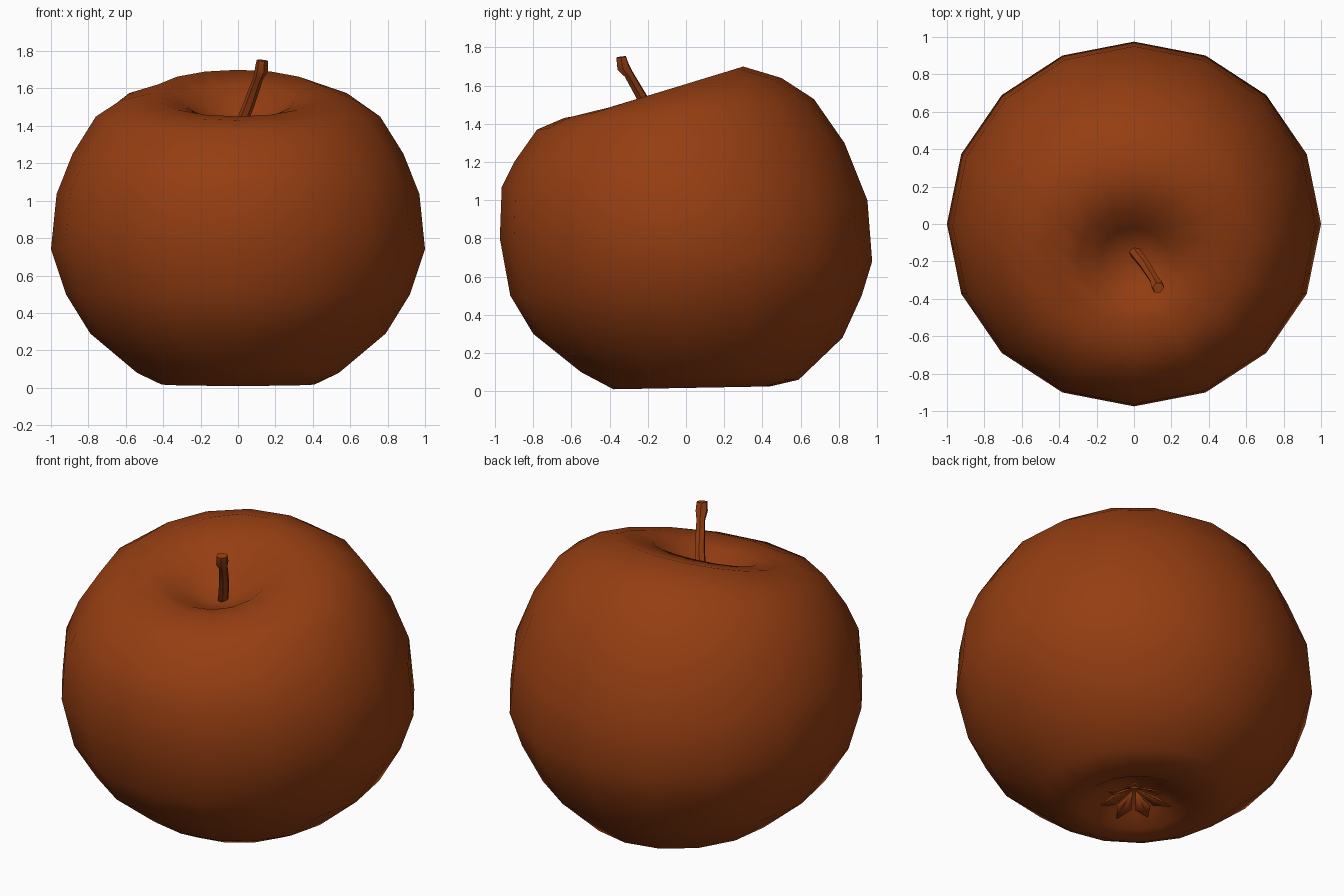
import bpy, bmesh, math
from mathutils import Vector

cube = bpy.data.objects.get("Cube")
if cube:
    bpy.data.objects.remove(cube, do_unlink=True)

skin = bpy.data.materials.new("russet brown")
skin.use_nodes = True
colour = (0.30, 0.048, 0.006, 1)
skin.diffuse_color = colour
bsdf = skin.node_tree.nodes["Principled BSDF"]
bsdf.inputs["Base Color"].default_value = colour
bsdf.inputs["Roughness"].default_value = 0.8


def finish(name, bm, angle):
    bmesh.ops.recalc_face_normals(bm, faces=bm.faces)
    mesh = bpy.data.meshes.new(name)
    bm.to_mesh(mesh)
    bm.free()
    mesh.materials.append(skin)
    ob = bpy.data.objects.new(name, mesh)
    bpy.context.collection.objects.link(ob)
    bpy.ops.object.select_all(action="DESELECT")
    bpy.context.view_layer.objects.active = ob
    ob.select_set(True)
    bpy.ops.object.shade_smooth_by_angle(angle=math.radians(angle))
    return ob


def bridge(bm, rings):
    for low, high in zip(rings, rings[1:]):
        n = len(low)
        for i in range(n):
            j = (i + 1) % n
            bm.faces.new((low[i], low[j], high[j], high[i]))


def cap(bm, ring, centre):
    tip = bm.verts.new(centre)
    for i, v in enumerate(ring):
        bm.faces.new((v, ring[(i + 1) % len(ring)], tip))


# Fruit: tilted oval rings (front y, front z, back y, back z, half width)
SIDES = 16
PROFILE = [
    (-0.08, 0.15, 0.08, 0.15, 0.08),
    (-0.20, 0.09, 0.20, 0.09, 0.20),
    (-0.28, 0.03, 0.30, 0.04, 0.29),
    (-0.38, 0.01, 0.44, 0.025, 0.41),
    (-0.55, 0.10, 0.59, 0.06, 0.54),
    (-0.80, 0.30, 0.82, 0.28, 0.79),
    (-0.92, 0.50, 0.92, 0.50, 0.92),
    (-0.975, 0.80, 0.975, 0.68, 1.0),
    (-0.965, 1.07, 0.95, 1.00, 0.97),
    (-0.90, 1.20, 0.83, 1.30, 0.885),
    (-0.78, 1.37, 0.67, 1.53, 0.76),
    (-0.64, 1.43, 0.50, 1.64, 0.63),
    (-0.52, 1.45, 0.30, 1.70, 0.46),
    (-0.44, 1.44, 0.08, 1.62, 0.30),
    (-0.34, 1.40, -0.02, 1.48, 0.18),
]
bm = bmesh.new()
rings = []
for yf, zf, yb, zb, half in PROFILE:
    ring = []
    for i in range(SIDES):
        a = math.tau * i / SIDES
        t = (math.sin(a) + 1) / 2
        ring.append(bm.verts.new((half * math.cos(a), yf + (yb - yf) * t,
                                  zf + (zb - zf) * t)))
    rings.append(ring)
bridge(bm, rings)
cap(bm, rings[0], (0, 0, 0.16))
cap(bm, rings[-1], (0, -0.17, 1.37))
finish("fruit", bm, 60)

# Stem: leaning six-sided tube that flares at its cut end
PATH = [(-0.01, -0.13, 1.34, 0.032), (0.06, -0.22, 1.52, 0.030),
        (0.11, -0.30, 1.66, 0.026), (0.125, -0.33, 1.70, 0.036),
        (0.13, -0.34, 1.75, 0.032)]
bm = bmesh.new()
rings = []
axis = Vector((0.35, -0.5, 1.0)).normalized()
side = axis.cross(Vector((0, 1, 0))).normalized()
other = axis.cross(side)
for x, y, z, r in PATH:
    flat = 0.3 if z > 1.74 else 1
    ring = []
    for i in range(6):
        a = math.tau * i / 6
        offset = (side * math.cos(a) + other * math.sin(a)) * r
        offset.z *= flat
        ring.append(bm.verts.new(Vector((x, y, z)) + offset))
    rings.append(ring)
bridge(bm, rings)
bm.faces.new(rings[0])
bm.faces.new(rings[-1])
finish("stem", bm, 40)

# Blossom end: ring of small folded sepals in the lower hollow
bm = bmesh.new()
COUNT = 7
for k in range(COUNT):
    a = math.tau * k / COUNT
    out = Vector((math.cos(a), math.sin(a), 0))
    across = Vector((-math.sin(a), math.cos(a), 0))
    up = Vector((0, 0, 1))
    root = bm.verts.new(out * 0.02 + up * 0.13)
    mid = bm.verts.new(out * 0.12 + up * 0.09)
    tip = bm.verts.new(out * (0.19 + 0.02 * (k % 2)) + up * 0.05)
    for s in (-1, 1):
        edge = bm.verts.new(out * 0.12 + across * 0.045 * s + up * 0.07)
        bm.faces.new((root, mid, edge))
        bm.faces.new((mid, tip, edge))
sepals = finish("sepals", bm, 20)
solid = sepals.modifiers.new("thickness", "SOLIDIFY")
solid.thickness = 0.008
